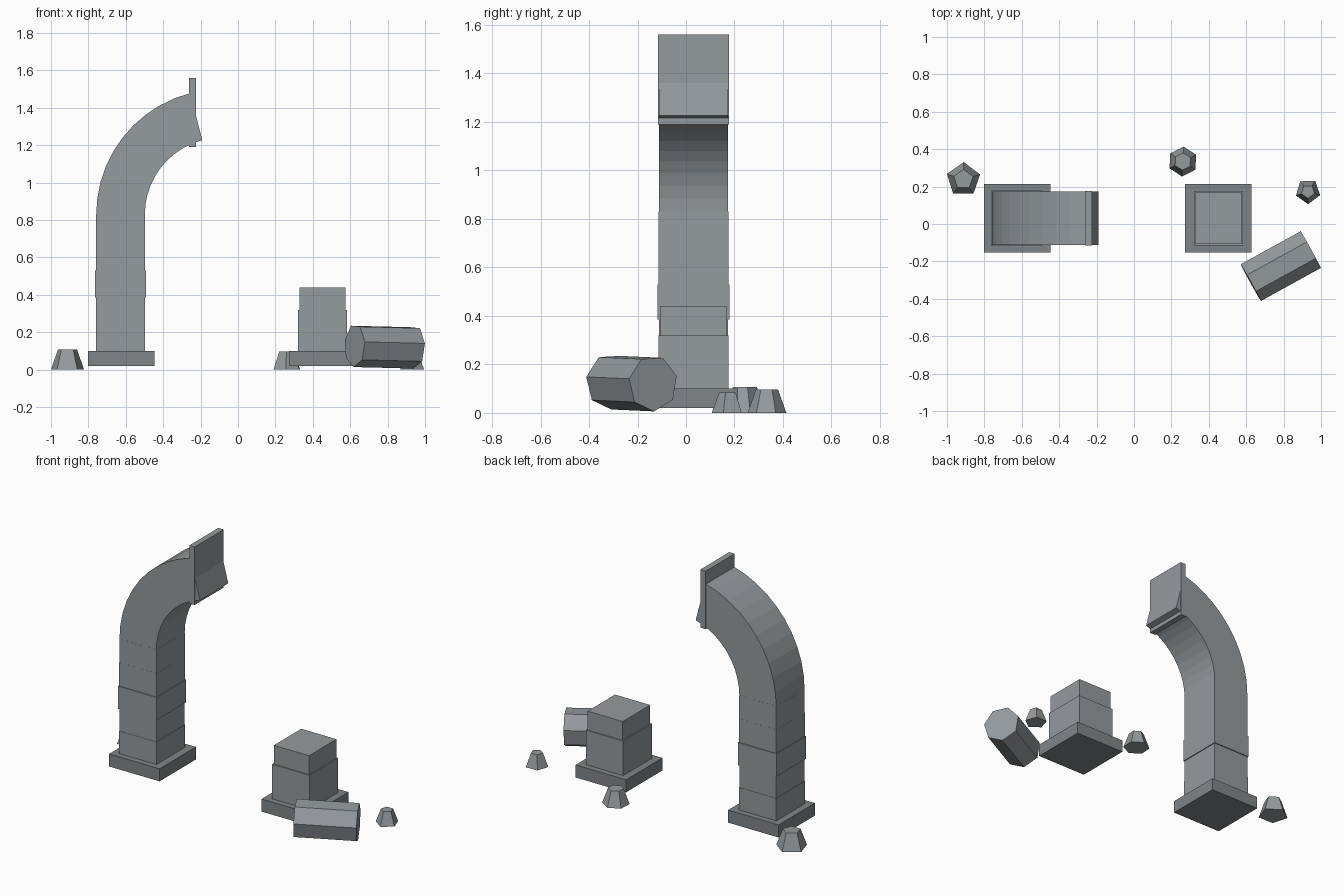
import bpy
import bmesh
from math import sin, cos, radians, pi
from mathutils import Matrix, Vector

if "Cube" in bpy.data.objects:
    bpy.data.objects.remove(bpy.data.objects["Cube"])


def material(name, rgb):
    m = bpy.data.materials.new(name)
    m.diffuse_color = (*rgb, 1)
    m.use_nodes = True
    m.node_tree.nodes["Principled BSDF"].inputs["Base Color"].default_value = m.diffuse_color
    return m


STONE = material("grey_stone", (0.30, 0.325, 0.345))
DARK = material("dark_stone", (0.215, 0.235, 0.25))


def loft(name, rings, mat=STONE):
    """Join equal-sized rings of points into a capped solid."""
    n = len(rings[0])
    verts = [p for r in rings for p in r]
    faces = [(k * n + i, k * n + (i + 1) % n, (k + 1) * n + (i + 1) % n, (k + 1) * n + i)
             for k in range(len(rings) - 1) for i in range(n)]
    faces += [tuple(reversed(range(n))), tuple(range(len(verts) - n, len(verts)))]
    me = bpy.data.meshes.new(name)
    me.from_pydata(verts, [], faces)
    bm = bmesh.new()
    bm.from_mesh(me)
    bmesh.ops.recalc_face_normals(bm, faces=bm.faces)
    bm.to_mesh(me)
    bm.free()
    me.materials.append(mat)
    ob = bpy.data.objects.new(name, me)
    bpy.context.collection.objects.link(ob)
    return ob


def box(name, x0, x1, y0, y1, z0, z1, mat=STONE):
    return loft(name, [[(x0, y0, z), (x1, y0, z), (x1, y1, z), (x0, y1, z)] for z in (z0, z1)], mat)


def frustum(name, n, r0, r1, z0, z1, start):
    a = [radians(start) + 2 * pi * i / n for i in range(n)]
    return loft(name, [[(r * cos(t), r * sin(t), z) for t in a] for r, z in ((r0, z0), (r1, z1))])


CY = 0.031          # depth centre of the ruin


def block(name, cx, half_x, half_y, z0, z1, mat=STONE):
    return box(name, cx - half_x, cx + half_x, CY - half_y, CY + half_y, z0, z1, mat)


# Footings
for side, cx in (("left", -0.625), ("right", 0.451)):
    block(side + "_footing", cx, 0.178, 0.183, 0.02, 0.10, DARK)

# Left column courses, the middle one slightly proud
LX = -0.628
courses = [(0.10, 0.243, 0.132), (0.243, 0.385, 0.130), (0.385, 0.53, 0.136),
           (0.53, 0.68, 0.131), (0.68, 0.83, 0.1305)]
for i, (z0, z1, h) in enumerate(courses):
    block(f"left_column_block_{i + 1}", LX, h, h + 0.013, z0, z1)

# Right broken stump
block("right_stump_lower", 0.452, 0.132, 0.145, 0.10, 0.32)
block("right_stump_upper", 0.452, 0.124, 0.138, 0.32, 0.44)

# Broken arch
AX, AZ, RI, RO = -0.088, 0.83, 0.41, 0.67
rings = []
for i in range(11):
    t = radians(180 - 7.55 * i)
    rings.append([(AX + r * cos(t), CY + y, AZ + r * sin(t))
                  for r, y in ((RO, -0.143), (RI, -0.143), (RI, 0.143), (RO, 0.143))])
loft("broken_arch", rings)

# Thin slab at the broken end
box("break_slab", -0.263, -0.225, CY - 0.146, CY + 0.146, 1.19, 1.56)

# Fallen seven-sided drum
drum = frustum("fallen_drum", 7, 0.115, 0.115, -0.183, 0.183, -87)
axis = Vector((0.318, 0.175, -0.008)).normalized()
side = Vector((0, 0, 1)).cross(axis).normalized()
up = axis.cross(side)
rot = Matrix((side, up, axis)).transposed().to_4x4()
drum.data.transform(Matrix.Translation((0.784, -0.224, 0.125)) @ rot)

# Rubble stones
for i, (x, y, n, r0, r1, h, a) in enumerate([
        (-0.912, 0.238, 5, 0.093, 0.054, 0.107, 89),
        (0.261, 0.334, 6, 0.080, 0.046, 0.096, 87),
        (0.930, 0.174, 5, 0.068, 0.037, 0.085, 55)]):
    frustum(f"rubble_stone_{i + 1}", n, r0, r1, 0, h, a).location = (x, y, 0)
